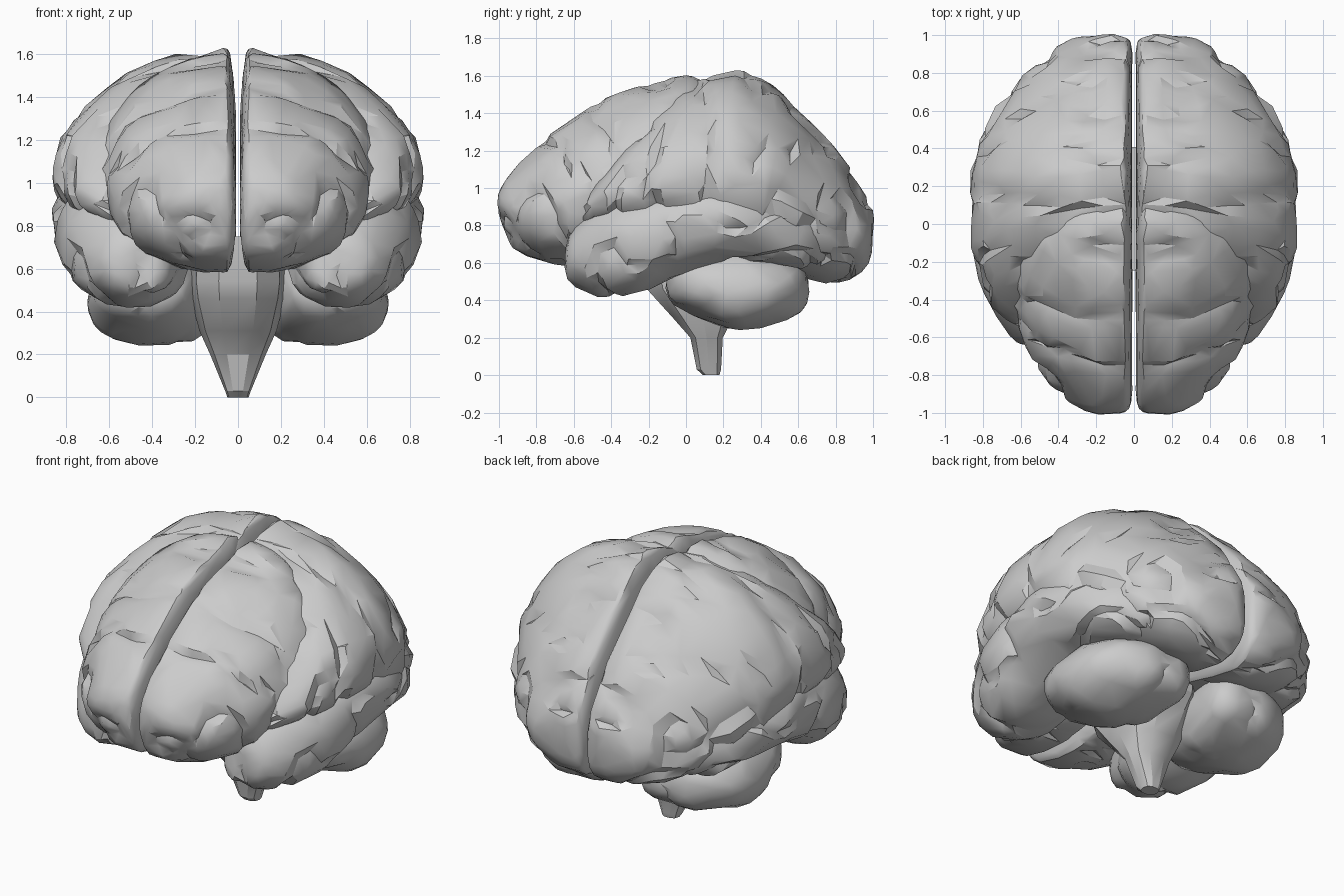
import bpy, bmesh, math
from mathutils import Vector, noise

cube = bpy.data.objects.get("Cube")
if cube:
    bpy.data.objects.remove(cube)

grey = bpy.data.materials.new("brain_grey")
grey.use_nodes = True
COLOUR = (0.6, 0.6, 0.6, 1)
grey.diffuse_color = COLOUR
grey.node_tree.nodes["Principled BSDF"].inputs["Base Color"].default_value = COLOUR


def power(v, e):
    return math.copysign(abs(v) ** e, v)


def smooth_stations(rows, steps):
    """Catmull-Rom interpolation through the section rows."""
    out = []
    for i in range(len(rows) - 1):
        a, b = rows[max(i - 1, 0)], rows[i]
        c, d = rows[i + 1], rows[min(i + 2, len(rows) - 1)]
        for s in range(steps):
            t = s / steps
            out.append([q + 0.5 * t * (r - p + t * (2*p - 5*q + 4*r - e + t * (3*(q - r) + e - p)))
                        for p, q, r, e in zip(a, b, c, d)])
    return out + [list(rows[-1])]


def skin(name, rings):
    """Close a stack of point rings into a mesh object."""
    bm = bmesh.new()
    loops = [[bm.verts.new(p) for p in ring] for ring in rings]
    n = len(loops[0])
    for a, b in zip(loops, loops[1:]):
        for k in range(n):
            bm.faces.new((a[k], a[(k + 1) % n], b[(k + 1) % n], b[k]))
    caps = [bm.faces.new(loops[0]), bm.faces.new(loops[-1])]
    bmesh.ops.poke(bm, faces=caps)
    bmesh.ops.recalc_face_normals(bm, faces=bm.faces)
    bm.normal_update()
    mesh = bpy.data.meshes.new(name)
    mesh.materials.append(grey)
    obj = bpy.data.objects.new(name, mesh)
    bpy.context.collection.objects.link(obj)
    return obj, bm


def finish(obj, bm):
    bm.to_mesh(obj.data)
    bm.free()
    bpy.ops.object.select_all(action='DESELECT')
    obj.select_set(True)
    bpy.context.view_layer.objects.active = obj
    bpy.ops.object.shade_smooth_by_angle(angle=math.radians(28))


def wrinkle(bm, depth, freq, seed):
    """Swell the folds and press soft winding furrows between them."""
    moves = []
    for v in bm.verts:
        p = v.co * freq + Vector((seed, seed * 2, 0))
        furrow = max(0, 1 - abs(noise.noise(p)) / 0.17) ** 1.5
        swell = noise.noise(v.co * 6 + Vector((0, seed, 3)))
        fade = min(1, max(0, v.co.x - 0.02) / 0.1)
        moves.append(v.normal * fade * (0.016 * swell + 0.004 - depth * furrow))
    for v, m in zip(bm.verts, moves):
        v.co += m
        v.co.x = max(v.co.x, 0.008)


def lobe(name, rows, depth, freq, seed, ratio, inner=0.06, mid=0.5, crown=0.93, sides=40):
    """Rows are y, inner x, outer x, bottom z, top z, slant."""
    rings = []
    for y, x0, x1, z0, z1, slant in smooth_stations(rows, 6):
        xc = x0 + min(inner, (x1 - x0) / 2)
        zc = z0 + mid * (z1 - z0)
        ring = []
        for k in range(sides):
            a = math.tau * k / sides
            c, s = math.cos(a), math.sin(a)
            h = z1 - zc if s > 0 else zc - z0
            if c > 0:
                e = crown if s > 0 else 0.93
                x, z = xc + (x1 - xc) * power(c, e), zc + h * power(s, e)
            else:
                x, z = xc + (xc - x0) * power(c, 0.6), zc + h * power(s, 0.8)
            ring.append((x, y + slant * (z - (z0 + z1) / 2), z))
        rings.append(ring)
    obj, bm = skin(name, rings)
    wrinkle(bm, depth, freq, seed)
    # Irregular low-poly facets, then the other half
    bmesh.ops.triangulate(bm, faces=bm.faces)
    bm.to_mesh(obj.data)
    dec = obj.modifiers.new("facets", 'DECIMATE')
    dec.ratio = ratio
    bm.free()
    bm = bmesh.new()
    bm.from_object(obj, bpy.context.evaluated_depsgraph_get())
    obj.modifiers.remove(dec)
    finish(obj, bm)
    mirror = obj.modifiers.new("other_half", 'MIRROR')
    mirror.use_mirror_merge = False


# Front of each hemisphere
lobe("frontal_lobes", [
    (-1.0, .08, .18, .85, .97, 0), (-.98, .03, .28, .77, 1.02, 0), (-.9, .01, .39, .66, 1.12, 0),
    (-.75, .01, .51, .605, 1.26, 0), (-.58, .01, .6, .585, 1.39, 0), (-.38, .01, .66, .6, 1.5, 0),
    (-.22, .01, .66, .66, 1.565, .1), (-.06, .01, .61, .75, 1.6, .15), (.04, .02, .48, .9, 1.57, .15)],
    .035, 3.2, 5.2, .2, mid=.45, crown=1.06)

# Rear and side of each hemisphere
lobe("parietal_lobes", [
    (-.4, .05, .62, .8, 1.42, .75), (-.31, .01, .76, .74, 1.55, .78), (-.12, .01, .84, .7, 1.615, .68),
    (.13, .01, .865, .66, 1.62, .4), (.4, .01, .83, .6, 1.54, .15), (.6, .01, .73, .53, 1.41, 0),
    (.8, .01, .58, .495, 1.21, 0), (.92, .01, .43, .54, 1.02, 0), (.98, .03, .3, .62, .92, 0),
    (1.0, .1, .2, .72, .84, 0)],
    .035, 3.2, 4.3, .2, mid=.4, crown=1.1)

# Lower side lobes
lobe("temporal_lobes", [
    (-.645, .42, .54, .57, .68, 0), (-.62, .34, .62, .5, .76, 0), (-.52, .28, .71, .45, .86, 0),
    (-.38, .24, .79, .425, .95, 0), (-.22, .23, .835, .45, 1.0, 0), (-.05, .22, .86, .53, 1.04, 0),
    (.2, .22, .865, .6, 1.05, 0), (.45, .25, .81, .6, .98, 0), (.65, .3, .68, .57, .9, 0),
    (.75, .4, .53, .62, .8, 0)],
    .03, 3.0, 7.1, .17, inner=.26)

# Small lobes at the lower back
lobe("cerebellum", [
    (-.1, .34, .46, .46, .56, 0), (-.06, .25, .58, .39, .62, 0), (.08, .17, .67, .31, .66, 0),
    (.27, .13, .705, .245, .67, 0), (.42, .1, .68, .27, .65, 0), (.56, .09, .59, .31, .62, 0),
    (.63, .13, .48, .36, .57, 0), (.65, .2, .38, .42, .5, 0)],
    .015, 2.5, 2.9, .11, inner=.31)

# Tapering stem: rows are z, half width, front y, back y
stem_rings = []
for z, w, y0, y1 in [(0, .05, .09, .18), (.03, .06, .055, .19), (.2, .13, .02, .2), (.31, .18, -.08, .26),
                     (.46, .22, -.22, .34), (.54, .23, -.25, .4), (.75, .22, -.26, .42)]:
    stem_rings.append([(w * power(math.cos(a), .8), (y0 + y1) / 2 + (y1 - y0) / 2 * power(math.sin(a), .8), z)
                       for a in (math.tau * k / 10 for k in range(10))])
finish(*skin("brain_stem", stem_rings))
